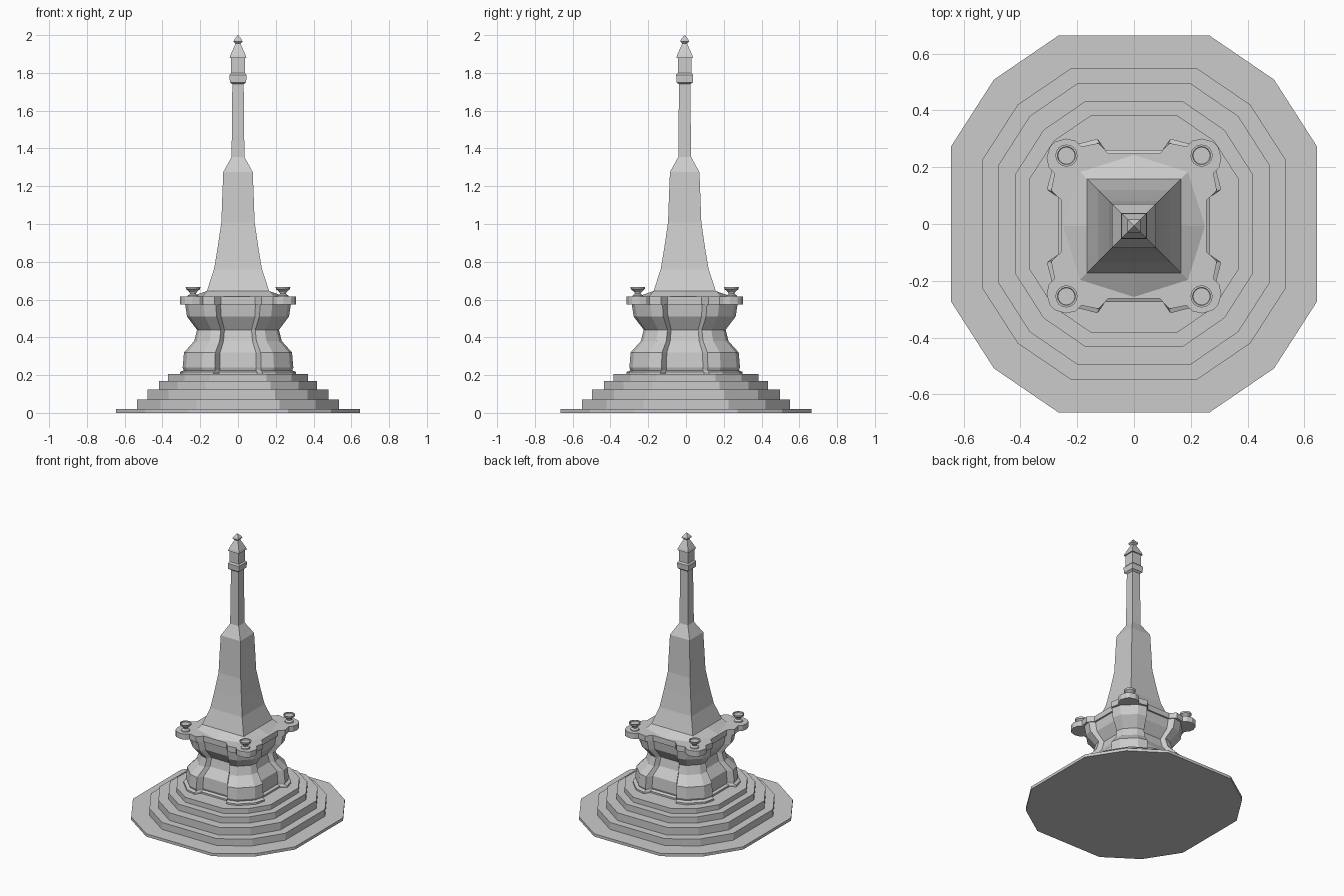
import bpy, bmesh, math
from mathutils import Vector

if "Cube" in bpy.data.objects:
    bpy.data.objects.remove(bpy.data.objects["Cube"])

TOWER_Y = -0.007


def outline(octant):
    """Mirror a few plan points over the diagonal, then repeat them in four quadrants."""
    quadrant = octant + [(y, x) for x, y in reversed(octant)]
    ring = []
    for turn in range(4):
        for x, y in quadrant:
            for _ in range(turn):
                x, y = y, -x
            p = Vector((x, y))
            if not ring or (p - ring[-1]).length > 1e-5:
                ring.append(p)
    if (ring[0] - ring[-1]).length < 1e-5:
        ring.pop()
    return ring


def loft(name, sections, centre=(0, 0)):
    """Skin a stack of (outline, x scale, y scale, z) sections and cap both ends."""
    bm = bmesh.new()
    rings = [[bm.verts.new((p.x * sx + centre[0], p.y * sy + centre[1], z)) for p in ring]
             for ring, sx, sy, z in sections]
    for low, high in zip(rings, rings[1:]):
        for i in range(len(low)):
            j = (i + 1) % len(low)
            bm.faces.new((low[i], low[j], high[j], high[i]))
    bm.faces.new(rings[0])
    bm.faces.new(rings[-1])
    bmesh.ops.recalc_face_normals(bm, faces=bm.faces[:])
    mesh = bpy.data.meshes.new(name)
    bm.to_mesh(mesh)
    bm.free()
    obj = bpy.data.objects.new(name, mesh)
    bpy.context.collection.objects.link(obj)
    return obj


# Twelve-sided ground slab and steps
twelve = outline([(0.41, 1.0), (0.765, 0.765)])
steps = [(0.645, 0.665, 0, 0.02), (0.535, 0.55, 0.02, 0.07), (0.48, 0.497, 0.07, 0.125),
         (0.417, 0.433, 0.125, 0.17), (0.37, 0.383, 0.17, 0.205)]
for i, (sx, sy, z0, z1) in enumerate(steps):
    name = "ground_slab" if i == 0 else f"step_{i}"
    loft(name, [(twelve, sx, sy, z0), (twelve, sx, sy, z1)])

# Waisted pedestal with recessed panels and cut corners
plan = outline([(0.33, 0.87), (0.42, 1.0), (0.65, 0.94)])
profile = [(0.307, 0.205), (0.307, 0.217), (0.287, 0.225), (0.293, 0.24), (0.286, 0.32),
           (0.232, 0.38), (0.217, 0.44), (0.27, 0.51), (0.28, 0.575)]
loft("pedestal", [(plan, r, r, z) for r, z in profile], (0, TOWER_Y))

# Cornice with rounded corner lobes
cornice = outline([(0.09, 0.255), (0.125, 0.292), (0.185, 0.28), (0.205, 0.3),
                   (0.24, 0.308), (0.28, 0.296)])
loft("cornice", [(cornice, 1, 1, 0.575), (cornice, 1, 1, 0.615)], (0, TOWER_Y))

# Low skirt roof under the spire
skirt = outline([(0, 0.25), (0.19, 0.19)])
skirt_top = outline([(0, 0.165), (0.165, 0.165)])
loft("skirt_roof", [(skirt, 1, 1, 0.615), (skirt_top, 1, 1, 0.645)], (0, TOWER_Y))

# Square spire, shaft, lantern and finial
square = outline([(1, 1)])
spire = [(0.178, 0.615), (0.165, 0.645), (0.127, 0.76), (0.107, 0.88), (0.088, 1.01),
         (0.083, 1.15), (0.078, 1.275), (0.034, 1.355)]
shaft = [(0.034, 1.355), (0.03, 1.74)]
lantern = [(0.03, 1.74), (0.043, 1.75), (0.045, 1.79), (0.036, 1.8), (0.036, 1.88)]
finial = [(0.044, 1.88), (0.04, 1.895), (0.013, 1.955), (0.023, 1.965), (0.021, 1.975), (0.001, 2.0)]
for name, levels in (("spire", spire), ("shaft", shaft), ("lantern", lantern), ("finial", finial)):
    loft(name, [(square, h, h, z) for h, z in levels], (0, TOWER_Y))

# Corner urns
circle = [Vector((math.cos(a), math.sin(a))) for a in (math.tau * i / 16 for i in range(16))]
urn = [(0.03, 0.612), (0.028, 0.622), (0.015, 0.63), (0.02, 0.641), (0.037, 0.655),
       (0.039, 0.667), (0.032, 0.667), (0.03, 0.66)]
for side, sx in (("left", 1), ("right", -1)):
    for end, sy in (("front", -1), ("back", 1)):
        loft(f"urn_{end}_{side}", [(circle, r, r, z) for r, z in urn],
             (0.238 * sx, 0.248 * sy + TOWER_Y))
